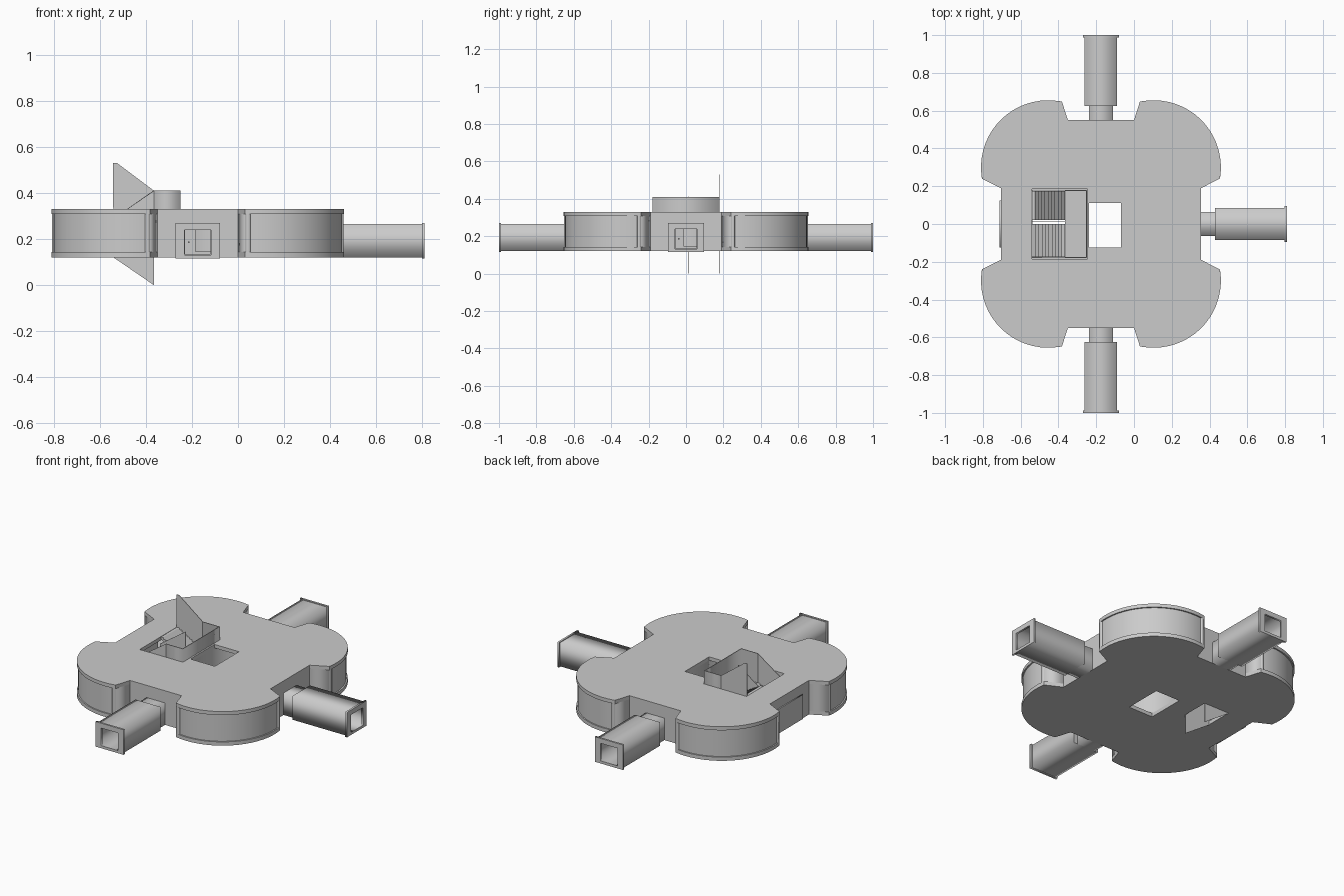
import bpy, bmesh, math
from mathutils import Matrix

if "Cube" in bpy.data.objects:
    bpy.data.objects.remove(bpy.data.objects["Cube"])

CX = -0.175            # centre of the main hall
Z0, Z1 = 0.12, 0.33    # hall underside and roof


def rect(x0, x1, y0, y1):
    return [(x0, y0), (x1, y0), (x1, y1), (x0, y1)]


def plate(name, loops, h0, h1, axis='z', spin=0.0):
    """Extrude a filled outline (first loop) with holes (other loops)."""
    cu = bpy.data.curves.new(name, 'CURVE')
    cu.dimensions, cu.fill_mode = '2D', 'BOTH'
    cu.extrude = (h1 - h0) / 2
    for pts in loops:
        sp = cu.splines.new('POLY')
        sp.points.add(len(pts) - 1)
        for p, q in zip(sp.points, pts):
            p.co = (q[0], q[1], 0, 1)
        sp.use_cyclic_u = True
    tmp = bpy.data.objects.new(name + "_curve", cu)
    bpy.context.collection.objects.link(tmp)
    dg = bpy.context.evaluated_depsgraph_get()
    me = bpy.data.meshes.new_from_object(tmp.evaluated_get(dg))
    bpy.data.objects.remove(tmp)
    mid = (h0 + h1) / 2
    if axis == 'y':
        m = Matrix.Translation((0, mid, 0)) @ Matrix.Rotation(math.pi / 2, 4, 'X')
    else:
        m = Matrix.Translation((0, 0, mid))
    pivot = Matrix.Translation((CX, 0, 0))
    m = pivot @ Matrix.Rotation(spin, 4, 'Z') @ m
    bm = bmesh.new()
    bm.from_mesh(me)
    bmesh.ops.remove_doubles(bm, verts=bm.verts, dist=1e-5)
    bm.transform(m)
    bmesh.ops.recalc_face_normals(bm, faces=bm.faces)
    bm.to_mesh(me)
    bm.free()
    me.name = name
    ob = bpy.data.objects.new(name, me)
    bpy.context.collection.objects.link(ob)
    return ob


def smooth(ob):
    bpy.ops.object.select_all(action='DESELECT')
    ob.select_set(True)
    bpy.context.view_layer.objects.active = ob
    bpy.ops.object.shade_smooth_by_angle(angle=math.radians(30))


# All coordinates below are relative to the hall centre
def arc(r, a0, a1, n=18):
    return [(0.28 + r * math.cos(math.radians(a0 + (a1 - a0) * i / n)),
             0.30 + r * math.sin(math.radians(a0 + (a1 - a0) * i / n))) for i in range(n + 1)]


quarter = [(0.175, 0.55)] + arc(0.355, 102, -9.7) + [(0.53, 0.19)]
outline = []
for sx, sy, rev in ((1, 1, 0), (1, -1, 1), (-1, -1, 0), (-1, 1, 1)):
    q = [(x * sx, y * sy) for x, y in quarter]
    outline += q[::-1] if rev else q

# Floor and roof with stair well and lift shaft openings
shaft = rect(-0.062, 0.105, -0.125, 0.11)
roof = plate("roof", [outline, rect(-0.366, -0.072, -0.184, 0.184), shaft], 0.308, Z1)
floor = plate("floor", [outline, rect(-0.362, -0.19, 0.0, 0.178), shaft], Z0, 0.143)
smooth(roof)
smooth(floor)

# Four rounded corner lobes: glazing, posts and slanted return walls
for sx in (1, -1):
    for sy in (1, -1):
        def flip(pts):
            return [(x * sx, y * sy) for x, y in pts]
        smooth(plate("curved_window", [flip(arc(0.347, 102, -9.7) + arc(0.337, -9.7, 102))], 0.143, 0.308))
        for a, b in ((102, 98.5), (-6.5, -9.7)):
            plate("window_post", [flip(arc(0.355, a, b, 2) + arc(0.337, b, a, 2))], 0.143, 0.308)
        bx, by = quarter[1]
        plate("return_wall", [flip([(0.175, 0.55), (bx, by), (bx + 0.015, by - 0.01), (0.19, 0.535)])],
              0.143, 0.308)
        cx, cy = quarter[-2]
        plate("return_wall", [flip([(0.53, 0.19), (cx, cy), (cx - 0.01, cy + 0.015), (0.515, 0.205)])],
              0.143, 0.308)

# Straight walls; three have doorways leading to a tunnel
door = rect(-0.056, 0.056, 0.146, 0.24)
for start, end, half, spin in ((0.55, 1.0, 0.175, 0), (0.55, 1.0, 0.175, math.pi),
                               (0.53, 0.985, 0.19, -math.pi / 2)):
    plate("door_wall", [rect(-half, half, 0.143, 0.308), door], start - 0.015, start, 'y', spin)
    plate("tunnel_neck", [rect(-0.063, 0.063, Z0, 0.255), rect(-0.056, 0.056, 0.135, 0.24)],
          start, start + 0.08, 'y', spin)
    plate("tunnel", [rect(-0.086, 0.086, Z0, 0.265), rect(-0.076, 0.076, 0.13, 0.255)],
          start + 0.085, end - 0.012, 'y', spin)
    plate("tunnel_inner_wall", [rect(-0.086, 0.086, Z0, 0.265), rect(-0.056, 0.056, 0.135, 0.24)],
          start + 0.075, start + 0.085, 'y', spin)
    plate("tunnel_end_frame", [rect(-0.096, 0.096, 0.116, 0.27), rect(-0.058, 0.058, 0.132, 0.24)],
          end - 0.012, end, 'y', spin)
    plate("door_leaf", [rect(0.01, 0.056, 0.146, 0.24)], start - 0.012, start - 0.006, 'y', spin)
    plate("door_handle", [rect(0.036, 0.042, 0.182, 0.19)], start - 0.006, start + 0.004, 'y', spin)
plate("blank_wall", [rect(-0.19, 0.19, 0.143, 0.308)], 0.515, 0.53, 'y', math.pi / 2)
plate("blank_wall_panel", [rect(-0.125, 0.125, Z0, 0.27)], 0.53, 0.536, 'y', math.pi / 2)

# Service core walls around the lift shaft
plate("core_walls", [rect(-0.07, 0.275, -0.20, 0.28), rect(-0.062, 0.267, -0.192, 0.272)], 0.143, 0.308)
plate("shaft_wall", [rect(0.105, 0.113, -0.192, 0.272)], 0.143, 0.308)

# Ceiling lights
for x, y, w, h in ((0, 0.44, 0.07, 0.015), (0, -0.44, 0.07, 0.015), (0.42, 0, 0.015, 0.07),
                   (-0.44, 0, 0.015, 0.07), (0.36, 0.4, 0.06, 0.02), (-0.36, 0.4, 0.06, 0.02),
                   (0.36, -0.4, 0.06, 0.02), (-0.36, -0.4, 0.06, 0.02)):
    plate("ceiling_light", [rect(x - w, x + w, y - h, y + h)], 0.304, 0.308)

# Half-turn staircase: first flight to a landing, second flight back to the roof
XA, XB, XC = -0.365, -0.19, -0.075
ZL = 0.23


def flight(name, x0, x1, za, zb, y0, y1, n=10):
    dx, dz = (x1 - x0) / n, (zb - za) / n
    pts = []
    for i in range(n):
        pts += [(x0 + i * dx, za + i * dz), (x0 + i * dx, za + (i + 1) * dz)]
    pts += [(x1, zb), (x1, zb - 0.015), (x0 + dx, za)]
    plate(name, [pts], y0, y1, 'y')


flight("lower_flight", XA, XB, 0.143, ZL, -0.176, 0.0)
flight("upper_flight", XB, XA, ZL, Z1, 0.02, 0.176)
plate("landing", [rect(XB, XC, -0.176, 0.176)], ZL - 0.015, ZL)

# Thin stair side walls and the parapet round the landing
T = 0.003
low = [(XA, Z0), (XB, ZL - 0.02), (XB, 0.41), (XA, 0.29)]
plate("lower_flight_wall", [low], -0.18, -0.18 + T, 'y')
plate("centre_wall", [[(XA, Z0), (XB, 0.0), (XB, 0.412), (XA, 0.29)]], 0.01, 0.01 + T, 'y')
plate("upper_flight_wall", [[(XA, Z0), (XB, 0.0), (XB, 0.41), (XA + 0.015, 0.53), (XA - 0.003, 0.53)]],
      0.177, 0.177 + T, 'y')
plate("landing_parapet", [[(XB, -0.18), (XC, -0.18), (XC, 0.18), (XB, 0.18), (XB, 0.176),
                           (XC - 0.004, 0.176), (XC - 0.004, -0.176), (XB, -0.176)]], ZL - 0.015, 0.41)
